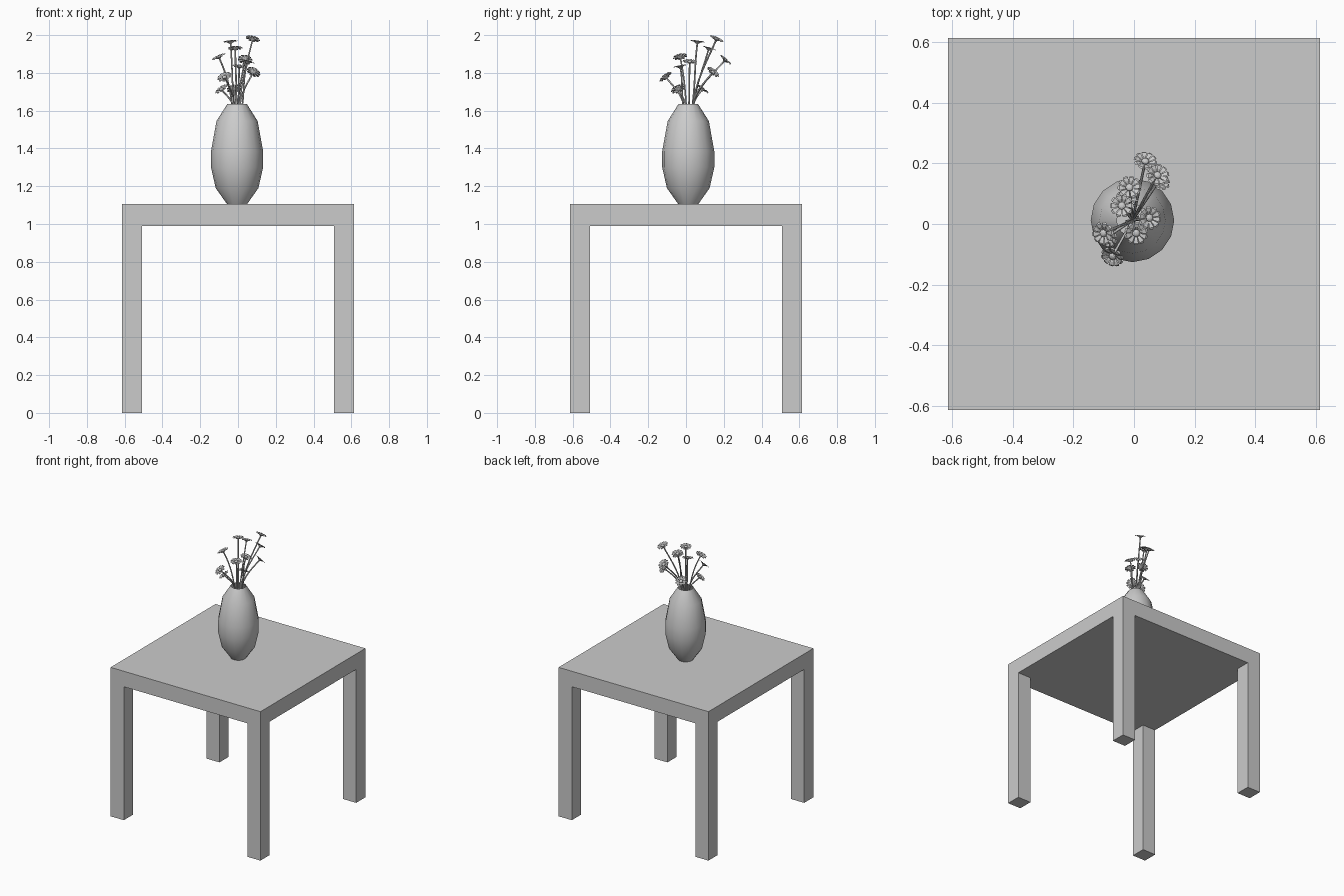
import bpy, bmesh, math
from mathutils import Vector

if "Cube" in bpy.data.objects:
    bpy.data.objects.remove(bpy.data.objects["Cube"])


def add_object(name, bm, smooth=False):
    mesh = bpy.data.meshes.new(name)
    bm.to_mesh(mesh)
    bm.free()
    for p in mesh.polygons:
        p.use_smooth = smooth
    ob = bpy.data.objects.new(name, mesh)
    bpy.context.collection.objects.link(ob)
    return ob


# Table: gridded slab with the four corner cells pulled down into legs
HALF, INNER, TOP, UNDER = 0.615, 0.507, 1.105, 0.99
bm = bmesh.new()
bmesh.ops.create_grid(bm, x_segments=3, y_segments=3, size=HALF)
for v in bm.verts:
    for i in (0, 1):
        if abs(v.co[i]) < HALF * 0.9:
            v.co[i] = math.copysign(INNER, v.co[i])
    v.co.z = UNDER
ret = bmesh.ops.extrude_face_region(bm, geom=bm.faces[:], use_keep_orig=True)
for v in ret["geom"]:
    if isinstance(v, bmesh.types.BMVert):
        v.co.z = TOP
corners = []
for f in bm.faces:
    c = f.calc_center_median()
    if abs(c.z - UNDER) < 1e-4 and min(abs(c.x), abs(c.y)) > INNER:
        corners.append(f)
ret = bmesh.ops.extrude_face_region(bm, geom=corners)
for v in ret["geom"]:
    if isinstance(v, bmesh.types.BMVert):
        v.co.z = 0
bmesh.ops.recalc_face_normals(bm, faces=bm.faces[:])
add_object("table", bm)

# Vase: lathed open shell
AXIS = Vector((-0.005, 0.012, 0))
SIDES = 16
profile = [(0.053, 1.105), (0.113, 1.19), (0.138, 1.30), (0.138, 1.385),
           (0.109, 1.545), (0.052, 1.635)]
bm = bmesh.new()
rings = []
for r, z in profile:
    rings.append([bm.verts.new(AXIS + Vector((r * math.cos(a), r * math.sin(a), z)))
                  for a in (2 * math.pi * i / SIDES for i in range(SIDES))])
for lo, hi in zip(rings, rings[1:]):
    for i in range(SIDES):
        j = (i + 1) % SIDES
        bm.faces.new((lo[i], lo[j], hi[j], hi[i]))
bm.faces.new(rings[0][::-1])
vase = add_object("vase", bm, True)
bpy.context.view_layer.objects.active = vase
vase.select_set(True)
bpy.ops.object.shade_smooth_by_angle(angle=math.radians(50))


# Flower head: ring of raised petals around a small domed centre
def flower_mesh():
    bm = bmesh.new()
    petals = 10
    for k in range(petals):
        a = 2 * math.pi * k / petals
        out = Vector((math.cos(a), math.sin(a), 0))
        side = Vector((-out.y, out.x, 0))
        rows = []
        for r, w, z in [(0.005, 0.002, -0.006), (0.022, 0.006, 0.006),
                        (0.033, 0.009, 0.009), (0.039, 0.005, 0.006)]:
            mid = out * r + Vector((0, 0, z))
            rows.append([bm.verts.new(mid + side * w), bm.verts.new(mid - side * w)])
        for p, q in zip(rows, rows[1:]):
            bm.faces.new((p[0], p[1], q[1], q[0]))
    dome = bmesh.ops.create_uvsphere(bm, u_segments=10, v_segments=6, radius=0.013)
    for v in dome["verts"]:
        v.co.z = v.co.z * 0.6 + 0.004
    return add_object("flower_head_1", bm)


# Flower positions (x, y, z) and how far each head nods outward
flowers = [(0.077, 0.16, 1.975, 0.5), (-0.04, 0.06, 1.96, 0.15),
           (-0.015, 0.12, 1.925, 0.3), (-0.10, -0.03, 1.88, 0.5),
           (0.037, 0.205, 1.865, 0.9), (0.05, 0.02, 1.855, 0.3),
           (0.007, -0.03, 1.83, 0.2), (0.08, 0.14, 1.80, 1.0),
           (-0.07, -0.105, 1.775, 0.9), (-0.085, -0.04, 1.71, 0.8),
           (-0.02, 0.085, 1.71, 0.8)]

head = None
for n, (x, y, z, nod) in enumerate(flowers, 1):
    pos = Vector((x, y, z))
    out = pos - AXIS
    out.z = 0
    out.normalize()
    facing = (out * nod + Vector((0, 0, 1))).normalized()
    if head is None:
        head = flower_mesh()
        ob = head
    else:
        ob = bpy.data.objects.new(f"flower_head_{n}", head.data)
        bpy.context.collection.objects.link(ob)
    ob.location = pos
    ob.rotation_euler = facing.to_track_quat('Z', 'Y').to_euler()

    # Stem curving from inside the vase, through the neck, to the head
    cu = bpy.data.curves.new(f"stem_{n}", 'CURVE')
    cu.dimensions = '3D'
    cu.bevel_depth = 0.0045
    cu.bevel_resolution = 1
    cu.resolution_u = 6
    sp = cu.splines.new('BEZIER')
    sp.bezier_points.add(2)
    neck = AXIS + out * 0.028 + Vector((0, 0, 1.63))
    base = AXIS - out * 0.02 + Vector((0, 0, 1.30))
    rise = (z - 1.63) * 0.4
    up = (out * 0.15 + Vector((0, 0, 1))).normalized()
    for bp, co, d, h in zip(sp.bezier_points, (base, neck, pos), (up, up, facing),
                            (0.1, rise, rise)):
        bp.co = co
        bp.handle_left = co - d * h
        bp.handle_right = co + d * h
    bpy.context.collection.objects.link(bpy.data.objects.new(f"stem_{n}", cu))
